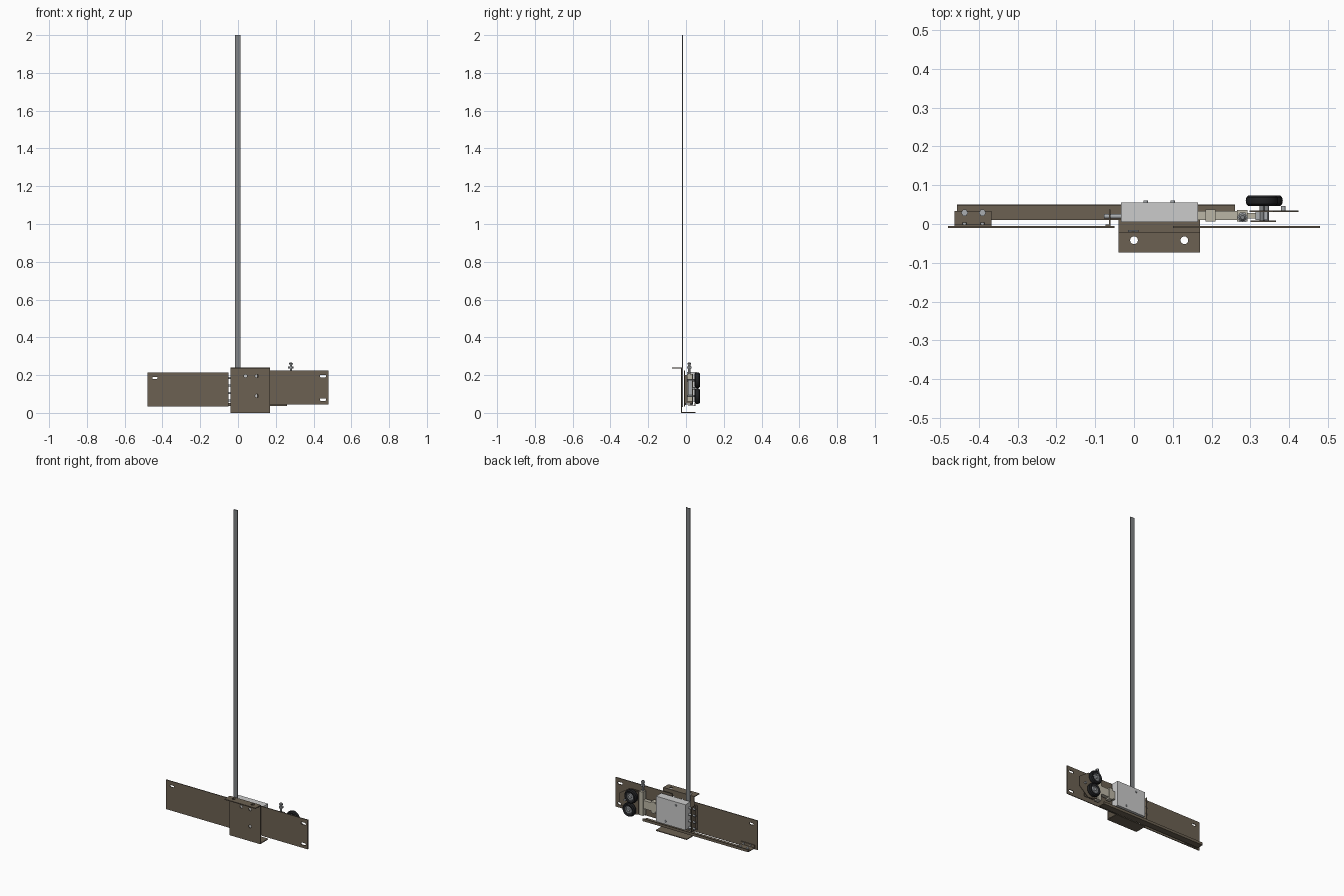
import bpy, bmesh, math
from mathutils import Vector, Matrix

if "Cube" in bpy.data.objects:
    bpy.data.objects.remove(bpy.data.objects["Cube"])


def material(name, rgb):
    m = bpy.data.materials.new(name)
    m.diffuse_color = (*rgb, 1)
    m.use_nodes = True
    m.node_tree.nodes["Principled BSDF"].inputs["Base Color"].default_value = m.diffuse_color
    return m


BROWN = material("mottled_brown", (0.15, 0.12, 0.085))
RUBBER = material("rubber", (0.015, 0.016, 0.018))
BEIGE = material("beige", (0.50, 0.47, 0.38))
STEEL = material("steel", (0.40, 0.42, 0.44))
DARK = material("dark_steel", (0.22, 0.23, 0.24))


def finish(name, bm, mat, smooth=False):
    bmesh.ops.remove_doubles(bm, verts=bm.verts, dist=1e-6)
    bmesh.ops.recalc_face_normals(bm, faces=bm.faces)
    me = bpy.data.meshes.new(name)
    bm.to_mesh(me)
    bm.free()
    ob = bpy.data.objects.new(name, me)
    bpy.context.collection.objects.link(ob)
    if mat:
        me.materials.append(mat)
    bpy.ops.object.select_all(action='DESELECT')
    ob.select_set(True)
    bpy.context.view_layer.objects.active = ob
    if smooth:
        bpy.ops.object.shade_smooth_by_angle(angle=math.radians(35))
    return ob


def prism(name, pts, axis, a, b, mat):
    """Extrude a 2D outline along an axis from a to b."""
    place = {'x': lambda u, v: (a, u, v), 'y': lambda u, v: (u, a, v),
             'z': lambda u, v: (u, v, a)}[axis]
    bm = bmesh.new()
    face = bm.faces.new([bm.verts.new(place(*p)) for p in pts])
    ext = bmesh.ops.extrude_face_region(bm, geom=[face])
    step = Vector([b - a if k == axis else 0 for k in 'xyz'])
    bmesh.ops.translate(bm, vec=step, verts=[g for g in ext['geom'] if isinstance(g, bmesh.types.BMVert)])
    return finish(name, bm, mat)


def box(name, x, y, z, mat=None):
    return prism(name, [(x[0], y[0]), (x[1], y[0]), (x[1], y[1]), (x[0], y[1])], 'z', *z, mat)


def lathe(name, profile, loc, axis, mat, n=24):
    """Spin (radius, height) points round an axis through loc."""
    bm = bmesh.new()
    vs = [bm.verts.new((r, 0, h)) for r, h in profile]
    es = [bm.edges.new(p) for p in zip(vs, vs[1:])]
    bmesh.ops.spin(bm, geom=vs + es, axis=(0, 0, 1), cent=(0, 0, 0), angle=math.tau, steps=n)
    turn = {'z': Matrix(), 'y': Matrix.Rotation(-math.pi / 2, 4, 'X'),
            'x': Matrix.Rotation(math.pi / 2, 4, 'Y')}[axis]
    bm.transform(Matrix.Translation(loc) @ turn)
    return finish(name, bm, mat, n > 8)


def rod(name, r, length, loc, axis, mat, n=16):
    return lathe(name, [(0, 0), (r, 0), (r, length), (0, length)], loc, axis, mat, n)


def slot(ob, u, v, half, r, axis, a, b):
    """Cut a rounded slot (or round hole when half is 0) through a plate."""
    pts = []
    for i in range(16):
        t = math.tau * (i + 0.5) / 16
        pts.append((u + math.copysign(half, math.cos(t)) + r * math.cos(t), v + r * math.sin(t)))
    cut = prism("cutter", pts, axis, a, b, None)
    cut.hide_render = True
    m = ob.modifiers.new("hole", 'BOOLEAN')
    m.operation, m.solver, m.object = 'DIFFERENCE', 'EXACT', cut
    bpy.context.view_layer.objects.active = ob
    bpy.ops.object.modifier_apply(modifier=m.name)
    bpy.data.objects.remove(cut)


# Long face plates either side of the centre
left = box("left_plate", (-0.48, -0.05), (-0.010, -0.005), (0.035, 0.215), BROWN)
slot(left, -0.44, 0.185, 0.008, 0.006, 'y', -0.03, 0.02)
right = box("right_plate", (0.10, 0.48), (-0.010, -0.005), (0.045, 0.225), BROWN)
for z in (0.07, 0.195):
    slot(right, 0.45, z, 0.010, 0.007, 'y', -0.03, 0.02)

# Z-folded centre bracket with fixing holes
centre = prism("centre_bracket", [(0.05, 0), (-0.027, 0), (-0.027, 0.234), (-0.073, 0.234), (-0.073, 0.239),
                                  (-0.022, 0.239), (-0.022, 0.005), (0.05, 0.005)], 'x', -0.04, 0.17, BROWN)
for x, z in ((0.04, 0.195), (0.10, 0.195), (0.10, 0.09)):
    slot(centre, x, z, 0, 0.009, 'y', -0.035, -0.015)
for x in (0, 0.13):
    slot(centre, x, -0.042, 0, 0.010, 'z', 0.22, 0.25)

# Tall flat strip with a shallow channel
prism("tall_strip", [(-0.015, -0.021), (-0.006, -0.021), (-0.006, -0.019), (0.003, -0.019), (0.003, -0.021),
                     (0.012, -0.021), (0.012, -0.015), (-0.015, -0.015)], 'z', 0.03, 2.0, DARK)

# Control housing and its cover screws
box("housing", (-0.034, 0.165), (0.005, 0.055), (0.06, 0.216))
for i, (x, z) in enumerate(((0.03, 0.195), (0.10, 0.08))):
    rod(f"housing_screw_{i}", 0.006, 0.005, (x, 0.055, z), 'y', STEEL, 12)

# Lower rail and its end bracket
prism("lower_rail", [(0.010, 0.036), (0.050, 0.036), (0.050, 0.052), (0.046, 0.052), (0.046, 0.040),
                     (0.010, 0.040)], 'x', -0.456, 0.26, BROWN)
foot = prism("rail_end_bracket", [(-0.005, 0.041), (0.034, 0.041), (0.034, 0.045), (-0.001, 0.045),
                                  (-0.001, 0.062), (-0.005, 0.062)], 'x', -0.463, -0.368, BROWN)
for i, x in enumerate((-0.437, -0.391)):
    rod(f"rail_bolt_{i}", 0.009, 0.005, (x, 0.029, 0.045), 'z', STEEL, 6)
    rod(f"bracket_screw_{i}", 0.005, 0.005, (x, -0.001, 0.054), 'y', STEEL, 12)

# Side bracket with pins joining the left plate to the centre
prism("side_bracket", [(-0.073, -0.005), (-0.060, -0.005), (-0.060, 0.037), (-0.064, 0.037), (-0.064, -0.001),
                       (-0.073, -0.001)], 'z', 0.05, 0.20, BROWN)
for i, z in enumerate((0.065, 0.105, 0.145, 0.185)):
    rod(f"hinge_pin_{i}", 0.006, 0.045, (-0.078, 0.02, z), 'x', STEEL)

# Arm from the housing to the wheel carrier
box("arm", (0.165, 0.268), (0.010, 0.034), (0.105, 0.155), BEIGE)
box("arm_collar", (0.185, 0.210), (0.007, 0.038), (0.095, 0.165), BEIGE)
box("pivot_block", (0.266, 0.293), (0.006, 0.036), (0.06, 0.205), BEIGE)
box("arm_link", (0.293, 0.315), (0.014, 0.028), (0.10, 0.16), BEIGE)
box("carrier_spacer", (0.314, 0.345), (0.010, 0.032), (0.085, 0.175), STEEL)

# Adjusting post above the pivot
lathe("adjusting_post", [(0, 0.20), (0.006, 0.20), (0.006, 0.255), (0.010, 0.255), (0.010, 0.262), (0.005, 0.267),
                         (0, 0.267)], (0.28, 0.017, 0), 'z', DARK)
rod("post_nut", 0.014, 0.010, (0.28, 0.017, 0.235), 'z', STEEL, 6)

# Carrier plates holding the wheels
prism("rear_carrier", [(0.298, 0.06), (0.36, 0.045), (0.425, 0.10), (0.425, 0.16), (0.36, 0.205), (0.298, 0.195)],
      'y', 0.031, 0.035, BROWN)
box("front_carrier", (0.30, 0.366), (0.005, 0.009), (0.065, 0.19), BROWN)
rod("carrier_stop", 0.006, 0.012, (0.385, 0.035, 0.13), 'y', STEEL)

# Pair of rubber-tyred wheels
for name, x, z in (("upper", 0.330, 0.173), ("lower", 0.342, 0.089)):
    at = (x, 0.060, z)
    lathe(f"{name}_tyre", [(0.022, -0.011), (0.034, -0.014), (0.040, -0.009), (0.042, 0), (0.040, 0.009),
                           (0.034, 0.014), (0.022, 0.011), (0.022, -0.011)], at, 'y', RUBBER, 32)
    lathe(f"{name}_hub", [(0, -0.009), (0.023, -0.009), (0.023, 0.010), (0.019, 0.010), (0.017, 0.005),
                          (0.010, 0.005), (0.009, 0.013), (0, 0.013)], at, 'y', STEEL, 24)
    rod(f"{name}_axle", 0.006, 0.060, (x, 0.005, z), 'y', DARK)
